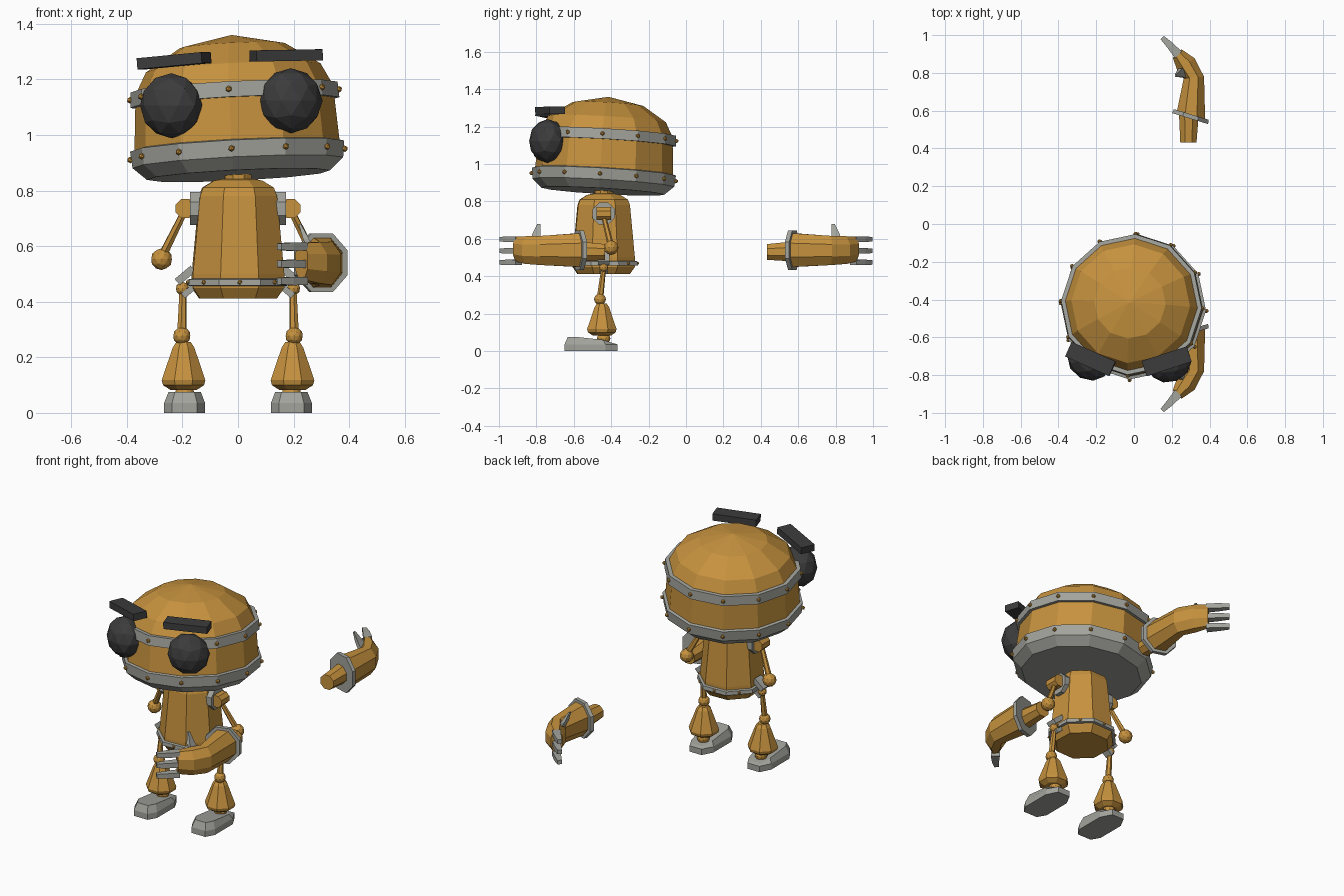
import bpy, bmesh, math
from mathutils import Matrix, Vector, Euler

if "Cube" in bpy.data.objects:
    bpy.data.objects.remove(bpy.data.objects["Cube"])


def material(name, rgb):
    m = bpy.data.materials.new(name)
    m.diffuse_color = (*rgb, 1)
    m.use_nodes = True
    m.node_tree.nodes["Principled BSDF"].inputs["Base Color"].default_value = m.diffuse_color
    return m


BRASS = material("brass", (0.565, 0.287, 0.048))
STEEL = material("steel", (0.37, 0.37, 0.34))
BLACK = material("black", (0.045, 0.045, 0.046))


def finish(name, bm, mat, matrix=None):
    if matrix:
        bmesh.ops.transform(bm, matrix=matrix, verts=bm.verts)
    bmesh.ops.recalc_face_normals(bm, faces=bm.faces)
    me = bpy.data.meshes.new(name)
    bm.to_mesh(me)
    bm.free()
    me.materials.append(mat)
    ob = bpy.data.objects.new(name, me)
    bpy.context.collection.objects.link(ob)
    return ob


def loft(name, rings, mat, matrix=None):
    """Skin closed rings of equal point count and cap both ends."""
    bm = bmesh.new()
    vs = [[bm.verts.new(p) for p in r] for r in rings]
    n = len(vs[0])
    for a, b in zip(vs, vs[1:]):
        for i in range(n):
            j = (i + 1) % n
            bm.faces.new((a[i], a[j], b[j], b[i]))
    bm.faces.new(vs[0])
    bm.faces.new(vs[-1])
    return finish(name, bm, mat, matrix)


def lathe(name, profile, n, mat, matrix=None, phase=0.0):
    rings = [[(r * math.cos(phase + math.tau * i / n),
               r * math.sin(phase + math.tau * i / n), z) for i in range(n)]
             for r, z in profile]
    return loft(name, rings, mat, matrix)


def rod(name, a, b, ra, rb, n, mat):
    a, b = Vector(a), Vector(b)
    d = b - a
    m = Matrix.Translation(a) @ d.to_track_quat('Z', 'Y').to_matrix().to_4x4()
    return lathe(name, [(ra, 0), (rb, d.length)], n, mat, m, math.pi / n)


def balls(name, points, r, mat, sub=1, matrix=None):
    bm = bmesh.new()
    for p in points:
        bmesh.ops.create_icosphere(bm, subdivisions=sub, radius=r,
                                   matrix=Matrix.Translation(p))
    return finish(name, bm, mat, matrix)


def box(name, loc, size, rot, mat):
    bm = bmesh.new()
    bmesh.ops.create_cube(bm, size=1)
    e = Euler([math.radians(a) for a in rot])
    return finish(name, bm, mat, Matrix.LocRotScale(Vector(loc), e, Vector(size)))


def circle(r, z, n, phase=0.0):
    return [(r * math.cos(phase + math.tau * i / n),
             r * math.sin(phase + math.tau * i / n), z) for i in range(n)]


CY = -0.44  # depth of the body axis

# ---- head: twelve-sided drum with a dome, slightly tilted
HEAD = Matrix.Translation((-0.002, CY, 0.93)) @ Euler(
    [math.radians(a) for a in (-3.2, -3, -3)]).to_matrix().to_4x4()
lathe("head_shell", [(0.36, -0.03), (0.37, 0.03), (0.357, 0.22), (0.35, 0.245),
                     (0.315, 0.312), (0.19, 0.392), (0.004, 0.43)], 12, BRASS, HEAD)
lathe("jaw_band", [(0.33, -0.075), (0.38, -0.03), (0.386, 0.03),
                   (0.362, 0.036)], 12, STEEL, HEAD)
lathe("brow_band", [(0.35, 0.187), (0.377, 0.187), (0.373, 0.243),
                    (0.345, 0.243)], 12, STEEL, HEAD)
balls("head_bolts", circle(0.387, 0, 12) + circle(0.377, 0.215, 12),
      0.012, BRASS, 1, HEAD)

# ---- eyes and eyebrows
for side, loc, yaw in (("left", (-0.24, -0.728, 1.105), -28),
                       ("right", (0.19, -0.74, 1.123), 22)):
    m = Matrix.LocRotScale(Vector(loc), Euler((0, 0, math.radians(yaw))),
                           Vector((1, 0.83, 1)))
    balls("eye_" + side, [(0, 0, 0)], 0.117, BLACK, 2, m)
box("eyebrow_left", (-0.23, -0.715, 1.267), (0.255, 0.085, 0.04), (0, -5, -24), BLACK)
box("eyebrow_right", (0.173, -0.727, 1.286), (0.25, 0.085, 0.04), (0, -1, 18), BLACK)

# ---- torso: eight-sided bell with neck and waist band
TORSO = Matrix.Translation((0, CY, 0)) @ Matrix.Rotation(math.radians(2), 4, 'Z')
P8 = math.pi / 8
lathe("torso", [(0.15, 0.412), (0.178, 0.45), (0.178, 0.5), (0.17, 0.58),
                (0.15, 0.78), (0.138, 0.81), (0.095, 0.835), (0.06, 0.842)],
      8, BRASS, TORSO, P8)
lathe("neck", [(0.052, 0.835), (0.052, 0.862), (0.035, 0.9)], 8, BRASS, TORSO, P8)
lathe("waist_band", [(0.165, 0.455), (0.195, 0.458), (0.193, 0.48), (0.165, 0.485)],
      8, STEEL, TORSO, P8)
balls("waist_bolts", circle(0.18, 0.47, 8), 0.009, BRASS, 1, TORSO)

for side, s in (("left", -1), ("right", 1)):
    # ---- shoulder, upper arm and elbow
    rod("shoulder_socket_" + side, (s * 0.11, CY, 0.735), (s * 0.172, CY, 0.735),
        0.064, 0.064, 8, STEEL)
    rod("shoulder_joint_" + side, (s * 0.19, CY - 0.038, 0.735),
        (s * 0.19, CY + 0.038, 0.735), 0.037, 0.037, 8, BRASS)
    rod("shoulder_pin_" + side, (s * 0.13, CY, 0.735), (s * 0.19, CY, 0.735),
        0.025, 0.025, 6, BRASS)
    rod("upper_arm_" + side, (s * 0.195, CY, 0.72), (s * 0.272, -0.402, 0.565),
        0.013, 0.017, 6, BRASS)
    balls("elbow_" + side, [(s * 0.275, -0.4, 0.553)], 0.039, BRASS, 2)

    # ---- hip bracket, thigh and knee
    box("hip_bracket_" + side, (s * 0.19, CY, 0.495), (0.075, 0.06, 0.028),
        (0, s * 40, 0), STEEL)
    box("hip_clamp_" + side, (s * 0.175, CY, 0.44), (0.06, 0.045, 0.022),
        (0, s * 40, 0), STEEL)
    balls("hip_joint_" + side, [(s * 0.2, CY, 0.447)], 0.024, BRASS, 2)
    rod("thigh_" + side, (s * 0.198, CY, 0.445), (s * 0.202, -0.46, 0.28),
        0.013, 0.018, 6, BRASS)
    balls("knee_" + side, [(s * 0.202, -0.46, 0.277)], 0.032, BRASS, 2)

    # ---- flared shin and ankle
    lathe("shin_" + side, [(0.028, 0.255), (0.042, 0.235), (0.085, 0.118),
                           (0.08, 0.1), (0.052, 0.083)], 8, BRASS,
          Matrix.Translation((s * 0.196, -0.45, 0)), P8)
    balls("ankle_" + side, [(s * 0.192, -0.44, 0.068)], 0.036, BRASS, 2)

    # ---- foot: long octagon with a sloping heel
    sole = [(-0.045, -0.65), (0.045, -0.65), (0.074, -0.6), (0.074, -0.43),
            (0.04, -0.365), (-0.04, -0.365), (-0.074, -0.43), (-0.074, -0.6)]
    top = [(x * 0.78, -0.52 + (y + 0.52) * 0.86, 0.076 if y < -0.5 else
            0.06 if y < -0.4 else 0.042) for x, y in sole]
    loft("foot_" + side, [[(x, y, 0) for x, y in sole],
                          [(x, y, 0.035) for x, y in sole], top],
         STEEL, Matrix.Translation((s * 0.192, 0, 0)))


def tube(name, stations, s, mat, n=8):
    """Loft along (x, y, z, half width, half height, heading) stations."""
    rings = []
    for x, y, z, hw, hh, ang in stations:
        a = math.radians(ang)
        k = 1 / math.cos(math.pi / n)
        ring = []
        for i in range(n):
            t = math.tau * (i + 0.5) / n
            u, v = hw * k * math.cos(t), hh * k * math.sin(t)
            ring.append((x + u * math.cos(a), s * (y + u * math.sin(a)), z + v))
        rings.append(ring)
    return loft(name, rings, mat)


# ---- forearms with cuff and hand: one at the elbow, one flying free behind
for side, s in (("front", -1), ("back", 1)):
    tube("forearm_stub_" + side, [(0.288, 0.432, 0.53, 0.043, 0.042, 0),
                                  (0.29, 0.6, 0.533, 0.055, 0.055, -15)], s, BRASS)
    tube("cuff_" + side, [(0.297, 0.558, 0.54, 0.1, 0.106, -17),
                          (0.303, 0.58, 0.54, 0.096, 0.106, -17)], s, STEEL)
    tube("forearm_" + side, [(0.302, 0.575, 0.54, 0.078, 0.09, -17),
                             (0.317, 0.775, 0.538, 0.054, 0.078, 5),
                             (0.275, 0.845, 0.54, 0.056, 0.074, 35),
                             (0.228, 0.903, 0.545, 0.032, 0.066, 45)], s, BRASS)
    for i, z in enumerate((0.474, 0.536, 0.598)):
        tube(f"finger_{i + 1}_{side}", [(0.235, 0.895, z, 0.025, 0.014, 45),
                                        (0.19, 0.947, z, 0.019, 0.015, 45),
                                        (0.149, 0.987, z, 0.012, 0.012, 48)], s, STEEL, 4)
    # thumb sticking up from the inner side of the palm
    thumb = [[(x + a * 0.5, s * (y + b), z) for a, b in
              ((-w, -w), (w, -w), (w, w), (-w, w))]
             for x, y, z, w in ((0.275, 0.8, 0.575, 0.026), (0.245, 0.8, 0.625, 0.022),
                                (0.222, 0.787, 0.68, 0.008))]
    loft("thumb_" + side, thumb, STEEL)
